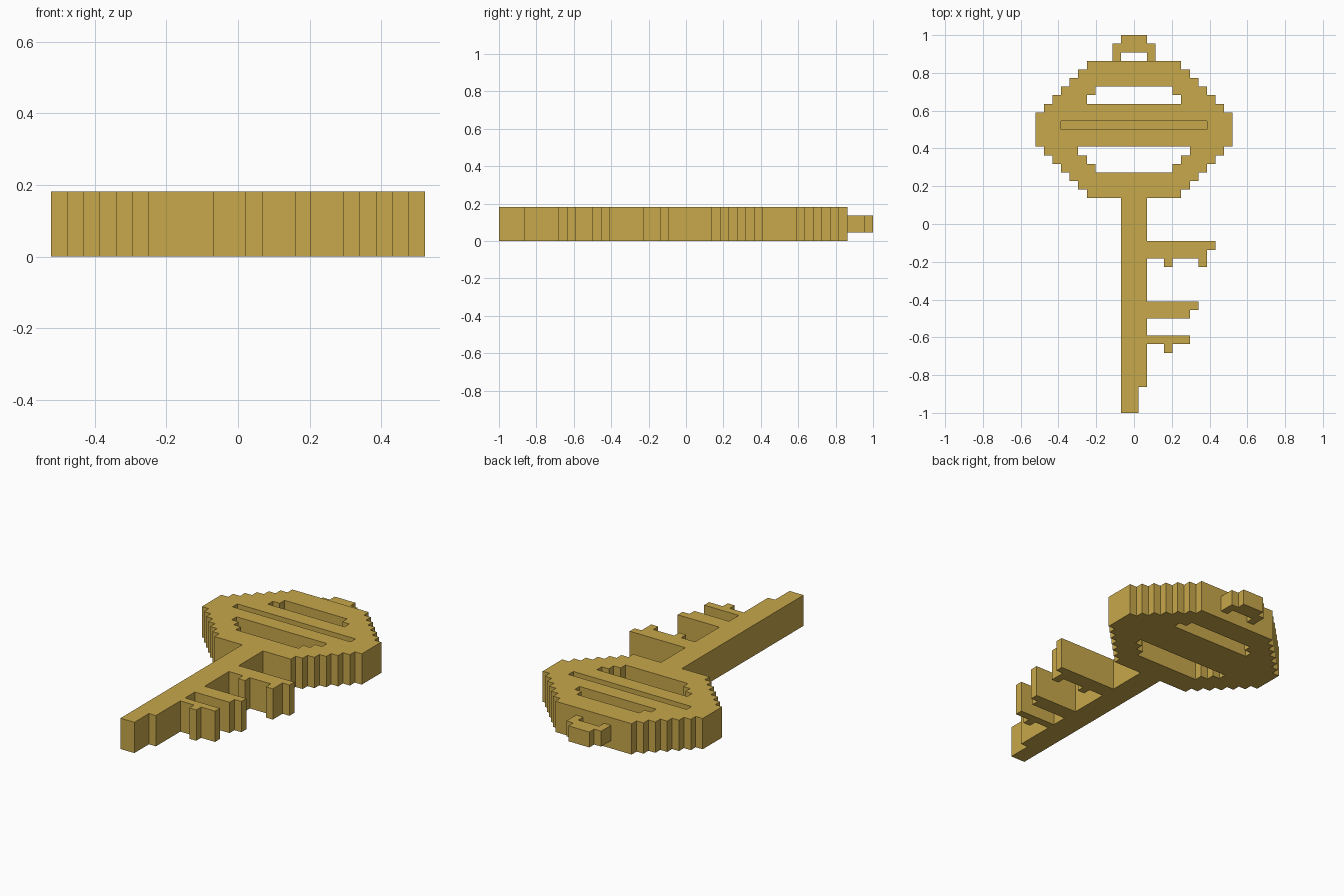
import bpy, bmesh

if "Cube" in bpy.data.objects:
    bpy.data.objects.remove(bpy.data.objects["Cube"])

U = 1 / 22  # one stair step; the key is 44 steps long

brass = bpy.data.materials.new("brass")
brass.diffuse_color = (0.578, 0.392, 0.07, 1)
brass.use_nodes = True
brass.node_tree.nodes["Principled BSDF"].inputs["Base Color"].default_value = brass.diffuse_color


def mirrored(right_side):
    """Close a right-hand outline with its mirror image."""
    return right_side + [(-x, y) for x, y in reversed(right_side)]


def stairs(rows):
    """Right-hand stepped outline from (half_width, y_low, y_high), low to high."""
    return [p for x, lo, hi in rows for p in ((x, lo), (x, hi))]


def plate(name, outline, z0, z1):
    """Flat outline (in steps) extruded from z0 to z1."""
    bm = bmesh.new()
    face = bm.faces.new([bm.verts.new((x * U, y * U, z0 * U)) for x, y in outline])
    top = bmesh.ops.extrude_face_region(bm, geom=[face])["geom"]
    bmesh.ops.translate(bm, vec=(0, 0, (z1 - z0) * U),
                        verts=[g for g in top if isinstance(g, bmesh.types.BMVert)])
    bmesh.ops.recalc_face_normals(bm, faces=bm.faces)
    mesh = bpy.data.meshes.new(name)
    bm.to_mesh(mesh)
    bm.free()
    mesh.materials.append(brass)
    obj = bpy.data.objects.new(name, mesh)
    bpy.context.collection.objects.link(obj)
    return obj


def cut(target, name, outline, z0, z1):
    """Remove an extruded outline from the target."""
    cutter = plate(name, outline, z0, z1)
    cutter.hide_render = True
    cutter.hide_viewport = True
    mod = target.modifiers.new(name, "BOOLEAN")
    mod.operation = "DIFFERENCE"
    mod.solver = "EXACT"
    mod.object = cutter


# Bow: stepped disc, symmetrical top and bottom
bow_rows = [(5.5 + i, 3 + i, 4 + i) for i in range(6)]
bow_rows += [(11.5, 9, 13)]
bow_rows += [(10.5 - i, 13 + i, 14 + i) for i in range(6)]
bow = plate("bow", mirrored(stairs(bow_rows)), 0, 4)

# Two through windows and a shallow groove across the middle
cut(bow, "upper_window_cutter", mirrored(stairs([(5.5, 14, 15), (4.5, 15, 16)])), -1, 5)
cut(bow, "lower_window_cutter",
    mirrored(stairs([(4.5, 6, 7), (5.5, 7, 8), (6.5, 8, 9)])), -1, 5)
cut(bow, "groove_cutter", mirrored([(8.5, 11), (8.5, 12)]), 3, 5)

# Thin hanging loop on top of the bow
plate("hanging_loop", mirrored([(1.5, 20), (1.5, 19), (2.5, 19), (2.5, 21),
                                (1.5, 21), (1.5, 22)]), 1, 3)

# Shaft with notched tip, and the three teeth down its right edge
tip = [(-1.5, 3), (-1.5, -22), (0.5, -22), (0.5, -19), (1.5, -19)]
short_tooth = [(1.5, -14), (3.5, -14), (3.5, -15), (4.5, -15), (4.5, -14),
               (6.5, -14), (6.5, -13), (1.5, -13)]
middle_tooth = [(1.5, -11), (6.5, -11), (6.5, -10), (7.5, -10), (7.5, -9), (1.5, -9)]
long_tooth = [(1.5, -4), (3.5, -4), (3.5, -5), (4.5, -5), (4.5, -4), (7.5, -4),
              (7.5, -5), (8.5, -5), (8.5, -3), (9.5, -3), (9.5, -2), (1.5, -2)]
plate("shaft_and_teeth",
      tip + short_tooth + middle_tooth + long_tooth + [(1.5, 3)], 0, 4)
